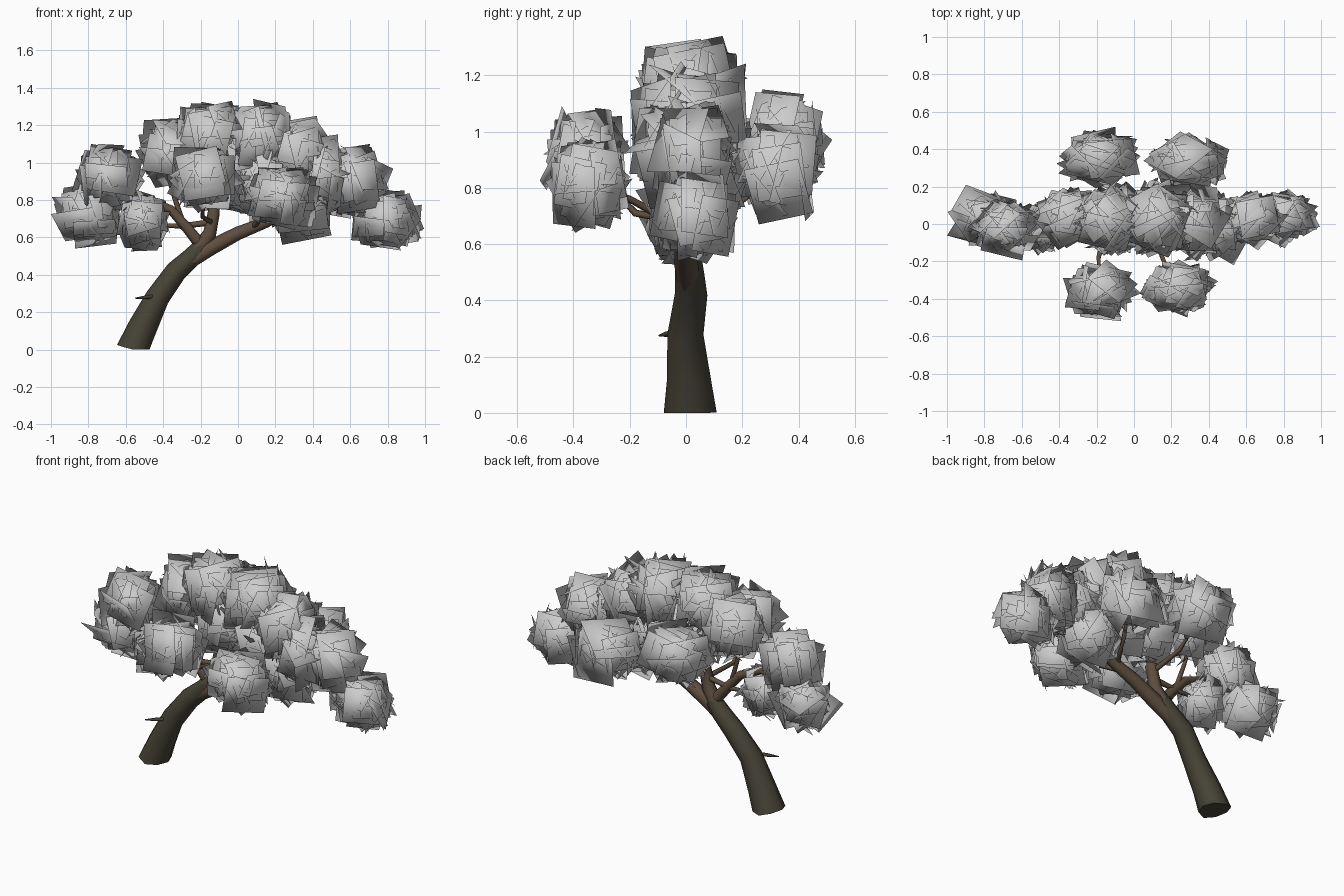
import bpy, bmesh, math, random
from mathutils import Vector, Quaternion

random.seed(11)


def material(name, rgb):
    m = bpy.data.materials.new(name)
    m.diffuse_color = (*rgb, 1)
    return m


BARK = material("dark_bark", (0.062, 0.057, 0.037))
WOOD = material("brown_wood", (0.11, 0.076, 0.05))


def tube(name, pts, sides, mat):
    """Tapered limb through (x, y, z, radius) points."""
    bm = bmesh.new()
    rings = []
    for i, p in enumerate(pts):
        a, b = pts[max(i - 1, 0)], pts[min(i + 1, len(pts) - 1)]
        d = (Vector(b[:3]) - Vector(a[:3])).normalized()
        ref = Vector((0, 1, 0)) if abs(d.y) < 0.8 else Vector((1, 0, 0))
        u = d.cross(ref).normalized()
        v = d.cross(u)
        ring = []
        for k in range(sides):
            t = 2 * math.pi * k / sides
            ring.append(bm.verts.new(Vector(p[:3]) + p[3] * (u * math.cos(t) + v * math.sin(t))))
        rings.append(ring)
    for r0, r1 in zip(rings, rings[1:]):
        for k in range(sides):
            n = (k + 1) % sides
            bm.faces.new((r0[k], r0[n], r1[n], r1[k]))
    bm.faces.new(rings[0])
    bm.faces.new(rings[-1])
    bmesh.ops.recalc_face_normals(bm, faces=bm.faces)
    if name == "trunk":  # nearly level foot
        for v in rings[0]:
            v.co.z = max(0.0, v.co.z * 0.7)
    for f in bm.faces:
        f.smooth = len(f.verts) == 4
    me = bpy.data.meshes.new(name)
    bm.to_mesh(me)
    bm.free()
    me.materials.append(mat)
    ob = bpy.data.objects.new(name, me)
    bpy.context.collection.objects.link(ob)


def leaf_clump(name, centre, half, count=26):
    """Ball of overlapping square leaf cards, fitted to a box."""
    verts, faces = [], []
    for i in range(count):
        z = 0.95 * (1 - 2 * (i + 0.5) / count)
        t = i * 2.39996 + random.uniform(-0.3, 0.3)
        r = math.sqrt(1 - z * z)
        n = Vector((r * math.cos(t), r * math.sin(t), z))
        pos = n * random.uniform(0.42, 0.74)
        axis = Vector([random.uniform(-1, 1) for _ in range(3)]).normalized()
        face_n = Quaternion(axis, random.gauss(0, 0.35)) @ Vector((n.x, n.y, n.z * 0.75)).normalized()
        up = Vector((0, 0, 1)) if abs(face_n.z) < 0.95 else Vector((1, 0, 0))
        u = up.cross(face_n).normalized()
        u = Quaternion(face_n, random.uniform(-0.3, 0.3)) @ u
        v = face_n.cross(u)
        s = random.uniform(0.58, 0.7)
        k = len(verts)
        verts += [pos + s * (a * u + b * v) for a, b in ((-1, -1), (1, -1), (1, 1), (-1, 1))]
        faces.append((k, k + 1, k + 2, k + 3))
    lo = [min(v[a] for v in verts) for a in range(3)]
    hi = [max(v[a] for v in verts) for a in range(3)]
    rel = [Vector([(2 * (v[a] - lo[a]) / (hi[a] - lo[a]) - 1) * half[a] for a in range(3)])
           for v in verts]
    me = bpy.data.meshes.new(name)
    me.from_pydata([Vector(centre) + v for v in rel], [], faces)
    for p in me.polygons:
        p.use_smooth = True
    # rounded shading across each clump
    me.normals_split_custom_set_from_vertices([v.normalized() for v in rel])
    ob = bpy.data.objects.new(name, me)
    bpy.context.collection.objects.link(ob)


# Trunk and cut stub
tube("trunk", [(-0.56, 0.015, 0, 0.094), (-0.51, 0.01, 0.12, 0.078), (-0.43, -0.002, 0.28, 0.064),
               (-0.33, 0.018, 0.42, 0.058), (-0.24, 0.012, 0.50, 0.052), (-0.19, 0.01, 0.56, 0.044)], 8, BARK)
tube("stub_twig", [(-0.45, -0.04, 0.285, 0.013), (-0.50, -0.07, 0.28, 0.01), (-0.55, -0.095, 0.275, 0.003)], 5, BARK)

# Main limbs
tube("right_limb", [(-0.27, 0.01, 0.46, 0.04), (-0.15, 0.0, 0.54, 0.044), (0.0, 0.0, 0.62, 0.038),
                    (0.15, 0.0, 0.68, 0.032), (0.38, 0.0, 0.80, 0.024), (0.62, 0.01, 0.77, 0.016),
                    (0.82, 0.03, 0.70, 0.008)], 7, WOOD)
tube("upper_limb", [(-0.22, 0.01, 0.52, 0.046), (-0.15, 0.0, 0.62, 0.038), (-0.13, 0.0, 0.72, 0.034),
                    (-0.11, 0.01, 0.90, 0.024), (-0.05, 0.0, 1.1, 0.01)], 7, WOOD)
tube("left_limb", [(-0.19, 0.01, 0.55, 0.034), (-0.27, 0.0, 0.65, 0.03), (-0.36, 0.0, 0.75, 0.025),
                   (-0.52, -0.01, 0.82, 0.018), (-0.68, -0.03, 0.87, 0.008)], 7, WOOD)

# Side branches
for nm, pts in {
    "low_left": [(-0.15, 0, 0.68, 0.017), (-0.3, 0.01, 0.66, 0.015), (-0.5, 0, 0.67, 0.006)],
    "far_left": [(-0.5, 0, 0.81, 0.014), (-0.65, 0.03, 0.78, 0.01), (-0.82, 0.02, 0.73, 0.005)],
    "front_left": [(-0.14, 0, 0.68, 0.016), (-0.19, -0.18, 0.71, 0.013), (-0.18, -0.34, 0.88, 0.006)],
    "back_left": [(-0.13, 0, 0.72, 0.016), (-0.18, 0.17, 0.80, 0.012), (-0.2, 0.35, 0.97, 0.006)],
    "front_right": [(0.08, 0, 0.65, 0.016), (0.16, -0.2, 0.76, 0.012), (0.24, -0.35, 0.82, 0.006)],
    "back_right": [(0.12, 0, 0.67, 0.016), (0.22, 0.18, 0.74, 0.012), (0.31, 0.33, 0.86, 0.006)],
    "inner_left": [(-0.3, 0, 0.69, 0.016), (-0.36, 0.01, 0.88, 0.012), (-0.38, 0, 1.05, 0.006)],
}.items():
    tube(nm + "_branch", pts, 6, WOOD)

# Foliage: (centre), (half size)
clumps = [
    ((-0.81, 0.04, 0.725), (0.19, 0.17, 0.185)),
    ((-0.69, -0.03, 0.92), (0.20, 0.165, 0.18)),
    ((-0.51, -0.03, 0.69), (0.15, 0.14, 0.165)),
    ((-0.35, 0.03, 1.04), (0.20, 0.17, 0.20)),
    ((-0.15, 0.02, 1.13), (0.22, 0.19, 0.20)),
    ((-0.07, 0.03, 0.95), (0.21, 0.20, 0.21)),
    ((0.13, 0.02, 1.13), (0.22, 0.20, 0.21)),
    ((0.15, 0.04, 0.89), (0.21, 0.21, 0.21)),
    ((0.32, 0.01, 1.05), (0.21, 0.21, 0.20)),
    ((0.33, 0.02, 0.77), (0.21, 0.20, 0.21)),
    ((0.44, -0.02, 0.93), (0.20, 0.20, 0.22)),
    ((0.63, 0.02, 0.90), (0.20, 0.16, 0.20)),
    ((0.80, 0.03, 0.695), (0.195, 0.16, 0.165)),
    ((-0.17, -0.355, 0.91), (0.21, 0.165, 0.18)),
    ((0.24, -0.345, 0.81), (0.21, 0.155, 0.17)),
    ((-0.19, 0.355, 0.97), (0.225, 0.165, 0.18)),
    ((0.28, 0.33, 0.85), (0.23, 0.165, 0.18)),
]
for i, (c, h) in enumerate(clumps):
    leaf_clump(f"leaf_clump_{i + 1}", c, h)
